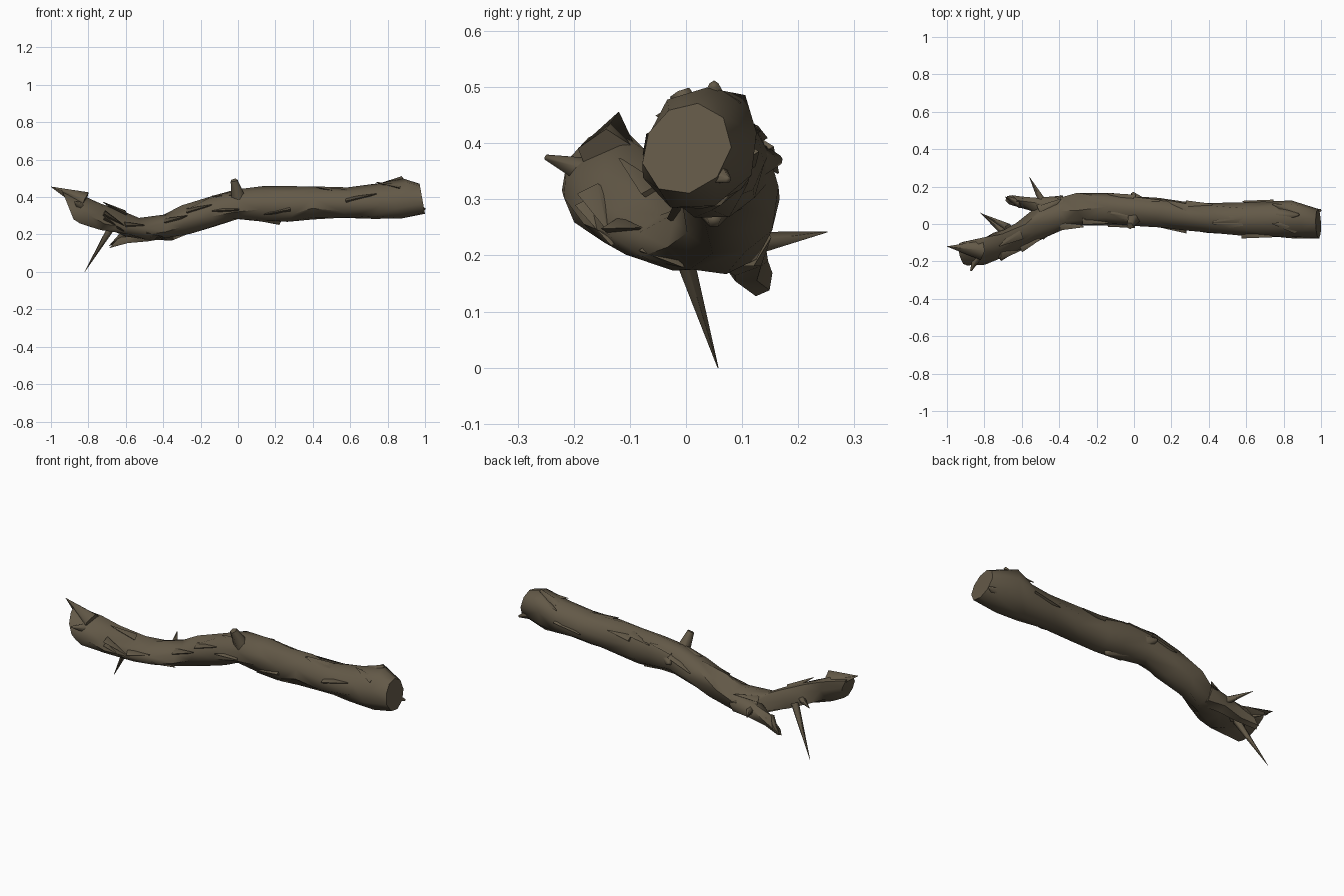
import bpy, bmesh, math, random
from mathutils import Vector

random.seed(11)
cube = bpy.data.objects.get("Cube")
if cube:
    bpy.data.objects.remove(cube)

bark = bpy.data.materials.new("brown bark")
bark.use_nodes = True
BROWN = (0.125, 0.1, 0.064, 1)
bark.diffuse_color = BROWN
bsdf = bark.node_tree.nodes["Principled BSDF"]
bsdf.inputs["Base Color"].default_value = BROWN
bsdf.inputs["Roughness"].default_value = 0.9


def finish(name, bm, angle):
    bmesh.ops.recalc_face_normals(bm, faces=bm.faces)
    mesh = bpy.data.meshes.new(name)
    bm.to_mesh(mesh)
    bm.free()
    ob = bpy.data.objects.new(name, mesh)
    bpy.context.collection.objects.link(ob)
    mesh.materials.append(bark)
    bpy.ops.object.select_all(action='DESELECT')
    ob.select_set(True)
    bpy.context.view_layer.objects.active = ob
    bpy.ops.object.shade_smooth_by_angle(angle=math.radians(angle))


def ring_point(station, a, scale=1.0):
    """Point on a leaning section: x, y range, z range, lean of y, slant of x."""
    x, y0, y1, z0, z1, lean, slant = station
    if 1.9 < a < 2.9:                     # pared upper front corner
        scale *= 0.92
    dz = (z1 - z0) / 2 * math.sin(a) * scale
    dy = (y1 - y0) / 2 * math.cos(a) * scale + lean * dz
    return Vector((x + slant * dz, (y0 + y1) / 2 + dy, (z0 + z1) / 2 + dz))


def limb(name, stations, sides, rough):
    """Lofted limb, craggy above and smoother below, with capped ends."""
    bm = bmesh.new()
    rings = []
    for i, s in enumerate(stations):
        edge = i in (0, len(stations) - 1)
        ring = []
        for k in range(sides):
            a = math.tau * (k + 0.3 * (i % 2)) / sides
            depth = rough * (0.5 if edge or math.sin(a) < -0.4 else 1)
            p = ring_point(s, a, 1.05 - random.uniform(0, depth))
            if not edge:
                p.x += random.uniform(-0.035, 0.035)
            ring.append(bm.verts.new(p))
        rings.append(ring)
    for a, b in zip(rings, rings[1:]):
        for k in range(sides):
            n = (k + 1) % sides
            if random.random() < 0.5:
                bm.faces.new((a[k], a[n], b[n]))
                bm.faces.new((a[k], b[n], b[k]))
            else:
                bm.faces.new((a[k], a[n], b[k]))
                bm.faces.new((a[n], b[n], b[k]))
    bm.faces.new(rings[0])
    bm.faces.new(rings[-1])
    finish(name, bm, 55)


def spike(name, base, tip, radius, end=0.001, sides=5, flat=1.0):
    """Tapered twig or splinter from base to tip."""
    base, tip = Vector(base), Vector(tip)
    axis = tip - base
    bm = bmesh.new()
    bmesh.ops.create_cone(bm, cap_ends=True, segments=sides, radius1=radius,
                          radius2=end, depth=axis.length)
    for v in bm.verts:
        v.co.y *= flat
    rot = axis.to_track_quat('Z', 'Y').to_matrix()
    for v in bm.verts:
        v.co = rot @ v.co + (base + tip) / 2
    finish(name, bm, 80)


# Main trunk with the raised fork arm
trunk = [
    (0.985, -0.08, 0.08, 0.31, 0.475, 0.1, -0.18),
    (0.87, -0.085, 0.135, 0.285, 0.51, 0.15, 0),
    (0.74, -0.085, 0.125, 0.285, 0.48, 0.1, 0),
    (0.58, -0.07, 0.12, 0.285, 0.455, 0, 0),
    (0.42, -0.06, 0.12, 0.28, 0.455, 0, 0),
    (0.28, -0.045, 0.13, 0.265, 0.46, 0, 0),
    (0.14, -0.03, 0.145, 0.265, 0.465, 0, 0),
    (0.0, -0.02, 0.155, 0.28, 0.45, 0, 0),
    (-0.14, -0.01, 0.165, 0.24, 0.405, 0, 0),
    (-0.27, -0.015, 0.165, 0.2, 0.365, 0, 0),
    (-0.39, -0.04, 0.15, 0.165, 0.315, 0, 0),
    (-0.5, -0.09, 0.105, 0.17, 0.295, 0, 0),
    (-0.61, -0.14, 0.01, 0.19, 0.33, 0.1, 0),
    (-0.72, -0.185, -0.03, 0.22, 0.375, 0.2, 0),
    (-0.82, -0.21, -0.075, 0.25, 0.415, 0.3, 0),
    (-0.91, -0.215, -0.1, 0.28, 0.435, 0.35, -0.4),
]
limb("trunk", trunk, 9, 0.18)

# Short lower fork arm
lower = [
    (-0.38, 0.03, 0.15, 0.175, 0.29, 0, 0),
    (-0.5, 0.05, 0.145, 0.165, 0.265, 0, 0),
    (-0.59, 0.07, 0.145, 0.15, 0.23, 0, 0),
    (-0.66, 0.105, 0.155, 0.128, 0.19, 0, 0.9),
]
limb("lower_fork", lower, 6, 0.12)

# Thin twigs and broken stubs
spike("long_twig", (-0.67, -0.02, 0.25), (-0.82, 0.057, 0.0), 0.022)
spike("side_twig", (-0.49, 0.12, 0.22), (-0.56, 0.252, 0.242), 0.022)
spike("arm_twig", (-0.68, -0.06, 0.27), (-0.82, 0.06, 0.29), 0.022)
spike("top_stub", (0.0, 0.03, 0.40), (-0.022, -0.01, 0.49), 0.04, 0.02)
spike("back_stub", (0.02, 0.12, 0.37), (-0.01, 0.168, 0.37), 0.04, 0.008)
spike("arm_tip", (-0.82, -0.14, 0.375), (-1.0, -0.12, 0.455), 0.055)
spike("arm_nub", (-0.84, -0.18, 0.35), (-0.872, -0.25, 0.375), 0.025, 0.005)
spike("fork_tip", (-0.6, 0.11, 0.2), (-0.69, 0.145, 0.138), 0.03)
spike("under_knot", (0.12, 0.05, 0.31), (0.225, 0.05, 0.26), 0.05, 0.012)
spike("end_chip", (0.78, 0.05, 0.44), (0.88, 0.05, 0.505), 0.04, 0.008)
spike("end_corner", (0.9, 0.03, 0.36), (1.0, 0.075, 0.335), 0.04, 0.006)

# Torn bark splinters, rooted in the wood along the top, front and back
for i in range(22):
    j = random.randrange(1, len(trunk) - 3)
    a = math.radians(random.uniform(0, 215))
    root, end = trunk[j], trunk[j + 1]
    if i % 2:
        root, end = end, root
    spike("bark_splinter_%d" % (i + 1), ring_point(root, a, 0.72),
          ring_point(end, a + random.uniform(-0.6, 0.6), 1.02), 0.035, 0.003, 4, 0.6)
